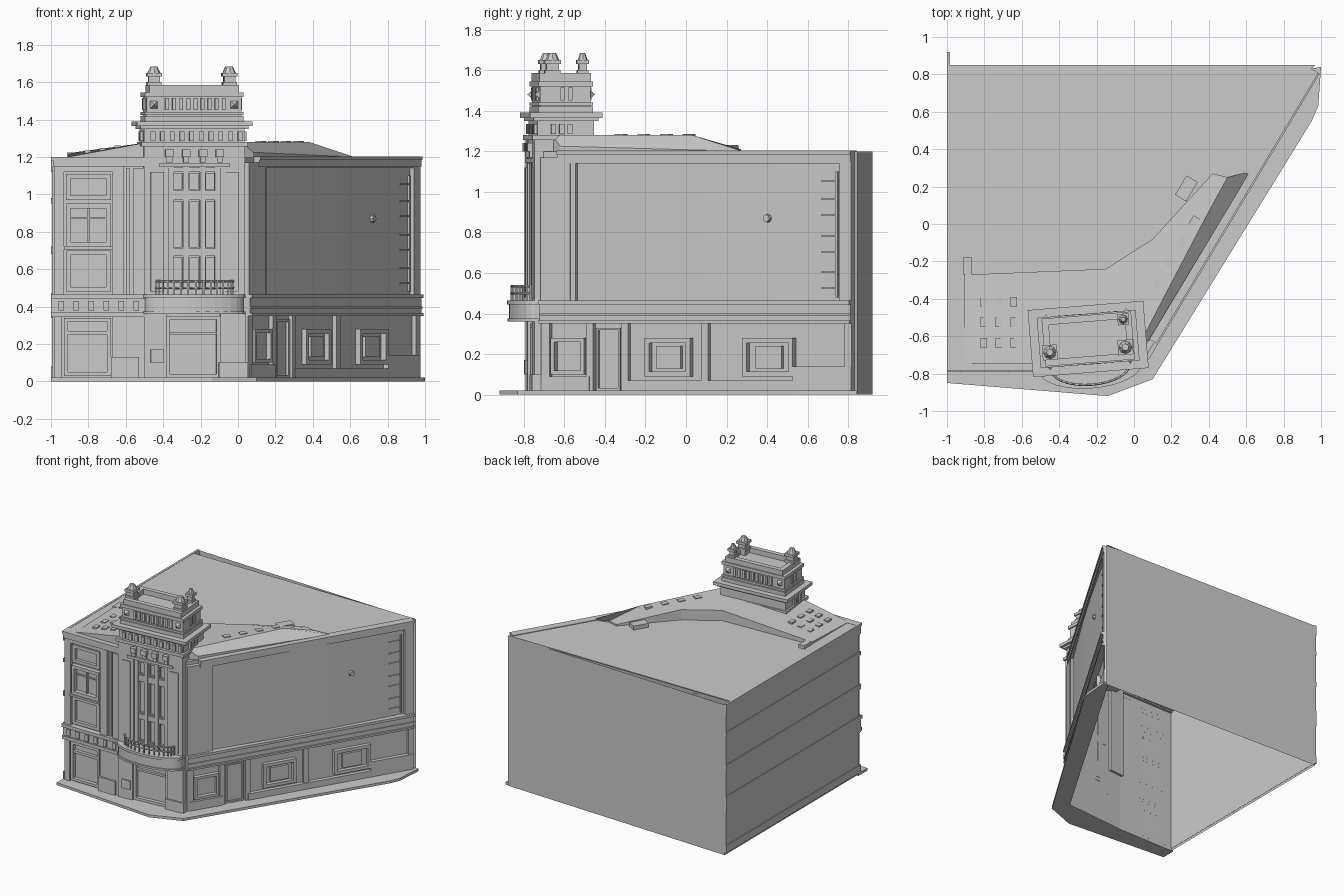
import bpy, bmesh, math
from mathutils import Matrix, Vector


def frame(x, y, deg):
    return Matrix.Translation((x, y, 0)) @ Matrix.Rotation(math.radians(deg), 4, 'Z')


# Facade frames: local x runs along the wall, local -y points outwards
WORLD = Matrix.Identity(4)
LEFT = frame(0, -0.745, 0)
TOWER = frame(-0.245, -0.615, 4.6)
RIGHT = frame(0.033, -0.703, 59.1)
LEN = 1.786


def finish(name, bm, fr):
    bmesh.ops.transform(bm, matrix=fr, verts=bm.verts)
    bmesh.ops.recalc_face_normals(bm, faces=bm.faces)
    me = bpy.data.meshes.new(name)
    bm.to_mesh(me)
    bm.free()
    ob = bpy.data.objects.new(name, me)
    bpy.context.collection.objects.link(ob)
    return ob


def boxes(name, fr, items):
    """One object made of boxes (x0, x1, y0, y1, z0, z1)."""
    bm = bmesh.new()
    for x0, x1, y0, y1, z0, z1 in items:
        m = Matrix.Translation(((x0 + x1) / 2, (y0 + y1) / 2, (z0 + z1) / 2)) @ \
            Matrix.Diagonal((x1 - x0, y1 - y0, z1 - z0, 1))
        bmesh.ops.create_cube(bm, size=1, matrix=m)
    return finish(name, bm, fr)


def prism(name, fr, pts, z0, z1=None, bottom=True, top=True):
    """Extruded plan; points may carry their own top height."""
    bm = bmesh.new()
    lo = [bm.verts.new((p[0], p[1], z0)) for p in pts]
    hi = [bm.verts.new((p[0], p[1], p[2] if z1 is None else z1)) for p in pts]
    n = len(pts)
    for i in range(n):
        bm.faces.new((lo[i], lo[(i + 1) % n], hi[(i + 1) % n], hi[i]))
    if top:
        bm.faces.new(hi)
    if bottom:
        bm.faces.new(lo)
    return finish(name, bm, fr)


def border(x0, x1, z0, z1, w, out, y=0.0):
    """Four boxes forming a rectangular window surround."""
    return [(x0, x0 + w, y - out, y, z0, z1), (x1 - w, x1, y - out, y, z0, z1),
            (x0 + w, x1 - w, y - out, y, z0, z0 + w), (x0 + w, x1 - w, y - out, y, z1 - w, z1)]


def centred(hx, hy, z0, z1):
    return (-hx, hx, -hy, hy, z0, z1)


# Walls (open underneath, back wall slightly askew), flat roof and pavement
front = [(0.95, 0.83), (0.033, -0.703), (-0.495, -0.746), (-0.985, -0.745)]
prism("building_walls", WORLD, [(-0.985, 0.92), (0.975, 0.845)] + front, 0.0, 1.195, bottom=False, top=False)
prism("flat_roof", WORLD, [(-0.995, 0.85), (0.97, 0.85)] + front, 1.19, 1.198)
prism("pavement", WORLD, [(-1, -0.85), (-0.14, -0.92), (0.1, -0.83), (0.95, 0.55), (0.985, 0.63),
                          (1, 0.84), (0.95, 0.83), (0.033, -0.70), (-0.495, -0.74), (-1, -0.74)], 0, 0.02)

# Side wall with stepped courses
boxes("side_wall", WORLD, [(-0.995, -0.983, -0.75, 0.92, 0.02, 1.2)])
boxes("side_wall_courses", WORLD, [(-1.0, -0.99, -0.77, 0.92, a, b) for a, b in
                                   [(0.02, 0.08), (0.34, 0.47), (0.68, 0.72), (0.95, 0.98), (1.12, 1.2)]])

# Raised front roof: two wings and the slope down to the long facade
prism("raised_roof_left", WORLD, [(-0.91, -0.745, 1.2), (-0.5, -0.745, 1.275), (-0.15, -0.61, 1.28),
                                  (-0.15, -0.24, 1.28), (-0.87, -0.27, 1.225), (-0.91, -0.27, 1.215)], 1.196, bottom=False)
prism("raised_roof_right", WORLD, [(-0.15, -0.7, 1.28), (0.02, -0.66, 1.28), (0.38, 0.03, 1.28),
                                   (0.5, 0.25, 1.21), (0.42, 0.27, 1.21), (0.1, -0.08, 1.28),
                                   (-0.15, -0.24, 1.28)], 1.196, bottom=False)
prism("roof_edge_slope", WORLD, [(0.08, -0.62, 1.225), (0.62, 0.28, 1.2), (0.5, 0.25, 1.21),
                                 (0.38, 0.03, 1.28), (0.02, -0.66, 1.28)], 1.196, bottom=False)
boxes("roof_end_block", WORLD, [(-0.915, -0.865, -0.27, -0.18, 1.19, 1.225)])
boxes("roof_hatch", frame(0.28, 0.19, 59), [centred(0.06, 0.035, 1.19, 1.23)])
boxes("skylights_left", WORLD, [(x, x + 0.035, y, y + 0.05, 1.2, 1.255 + 0.165 * (x + 0.7))
                                for x in (-0.82, -0.74, -0.66) for y in (-0.66, -0.55, -0.44)])
boxes("skylights_right", RIGHT, [(0.35 + 0.13 * i, 0.4 + 0.13 * i, 0.1, 0.14, 1.25, 1.286) for i in range(4)])

# Left wing: plinth, pilasters, fascia, cornice
boxes("left_pilasters", LEFT, [(-0.985, -0.93, -0.03, 0, 0.46, 1.17), (-0.67, -0.61, -0.03, 0, 0.46, 1.17),
                               (-0.60, -0.58, -0.02, 0, 0.46, 1.14), (-0.56, -0.49, -0.03, 0, 0.46, 1.14),
                               (-0.93, -0.67, -0.03, 0, 1.12, 1.17)])
boxes("left_cornice", LEFT, [(-0.99, -0.49, -0.04, 0, 1.15, 1.18), (-1.0, -0.48, -0.04, 0.02, 1.18, 1.2)])
boxes("left_fascia", LEFT, [(-0.99, -0.48, -0.03, 0, 0.36, 0.46), (-1.0, -0.48, -0.045, 0, 0.44, 0.465),
                            (-1.0, -0.48, -0.04, 0, 0.345, 0.37)])
boxes("left_fascia_blocks", LEFT, [(-0.96 + 0.08 * i, -0.93 + 0.08 * i, -0.04, 0, 0.38, 0.43) for i in range(6)])
boxes("left_windows", LEFT, border(-0.92, -0.68, 0.97, 1.11, 0.025, 0.025) + border(-0.92, -0.68, 0.72, 0.95, 0.025, 0.035)
      + border(-0.92, -0.68, 0.48, 0.70, 0.025, 0.025)
      + [(-0.805, -0.795, -0.015, 0, 0.74, 0.93), (-0.89, -0.71, -0.012, 0, 0.87, 0.88),
         (-0.93, -0.67, -0.045, 0, 0.705, 0.72)])
boxes("left_shopfront", LEFT, [(-0.985, -0.94, -0.03, 0, 0.02, 0.35), (-0.67, -0.49, -0.03, 0, 0.02, 0.35),
                               (-0.68, -0.53, -0.045, 0, 0.02, 0.13)]
      + border(-0.93, -0.68, 0.03, 0.34, 0.02, 0.03) + [(-0.91, -0.70, -0.025, 0, 0.25, 0.27)])

# Tower front: pilasters, tall window grid, header
FY = -0.11
boxes("tower_pilasters", TOWER, [b for s in (-1, 1) for b in [
    (min(s * .27, s * .14), max(s * .27, s * .14), -0.155, FY + .02, 0.46, 1.28),
    (min(s * .235, s * .165), max(s * .235, s * .165), -0.163, FY, 0.48, 1.12)]])
boxes("tower_window_grid", TOWER, [(x - 0.015, x + 0.015, -0.145, FY, 0.46, 1.14) for x in (-.125, -.045, .045, .125)]
      + [(-0.14, 0.14, -0.138, FY, a, b) for a, b in [(0.46, 0.49), (0.67, 0.71), (0.97, 1.02), (1.12, 1.15)]])
boxes("tower_panes", TOWER, [b for x in (-.085, 0, .085) for a, c in [(.49, .67), (.71, .97), (1.02, 1.12)]
                             for b in border(x - .03, x + .03, a, c, 0.008, 0.015, FY)])
boxes("tower_header", TOWER, [(-0.15, 0.15, -0.15, 0, 1.14, 1.28), (-0.19, 0.19, -0.165, 0, 1.145, 1.165)])
boxes("tower_brackets", TOWER, [b for x in (-.135, -.045, .045, .135) for b in [
    (x - .022, x + .022, -.18, -.1, 1.2, 1.24), (x - .015, x + .015, -.168, -.1, 1.17, 1.2)]])

# Tower head: stacked stages and hollow parapet
boxes("tower_stages", TOWER, [centred(0.27, 0.14, 1.2, 1.35), (-.285, .285, -.165, .15, 1.255, 1.28),
                              centred(0.29, 0.16, 1.35, 1.365), centred(0.31, 0.18, 1.365, 1.39),
                              centred(0.265, 0.135, 1.39, 1.42), centred(0.255, 0.125, 1.42, 1.53),
                              centred(0.265, 0.135, 1.425, 1.44), centred(0.265, 0.135, 1.52, 1.545)])
boxes("tower_dentils", TOWER, [(-.235 + .052 * i, -.21 + .052 * i, -.155, -.13, 1.285, 1.335) for i in range(10)]
      + [(s * .275 - .01, s * .275 + .01, y - .012, y + .012, 1.285, 1.335)
         for s in (-1, 1) for y in (-.06, -.02, .02)])
boxes("tower_louvres", TOWER, [(-.155 + .038 * i, -.135 + .038 * i, s * .127 - .01, s * .127 + .01, 1.45, 1.515)
                               for i in range(9) for s in (-1, 1)]
      + [(s * .255 - .01, s * .255 + .01, y - .01, y + .01, 1.45, 1.515) for s in (-1, 1) for y in (-.015, .025)])
boxes("tower_parapet", TOWER, [(-.24, .24, s * .11 - .018, s * .11 + .018, 1.54, 1.585) for s in (-1, 1)]
      + [(s * .222 - .018, s * .222 + .018, -.11, .11, 1.54, 1.585) for s in (-1, 1)])

# Pyramid bosses on the long faces of the tower head
bm = bmesh.new()
for x, f in [(s * .215, f) for s in (-1, 1) for f in (-1, 1)]:
    m = Matrix.Translation((x, f * .135, 1.48)) @ Matrix.Rotation(-f * math.pi / 2, 4, 'X') @ Matrix.Rotation(math.pi / 4, 4, 'Z')
    bmesh.ops.create_cone(bm, cap_ends=True, segments=4, radius1=0.034, radius2=0, depth=0.03, matrix=m)
finish("tower_bosses", bm, TOWER)

# Corner turrets with tapered caps
for i, (x, y, r) in enumerate([(-.21, -.055, .03), (.195, -.06, .03), (.195, .09, .02)]):
    boxes(f"turret_{i}", TOWER, [(x - r, x + r, y - r, y + r, 1.54, 1.63),
                                 (x - r - .008, x + r + .008, y - r - .008, y + r + .008, 1.58, 1.6),
                                 (x - r - .01, x + r + .01, y - r - .01, y + r + .01, 1.63, 1.65)])
    bm = bmesh.new()
    bmesh.ops.create_cone(bm, cap_ends=True, segments=8, radius1=r + .005, radius2=r * .6, depth=.035,
                          matrix=Matrix.Translation((x, y, 1.667)))
    finish(f"turret_cap_{i}", bm, TOWER)


# Curved balcony with railing
def arc(a, b, n=16):
    return [(-a * math.cos(math.pi * i / n), -0.15 - b * math.sin(math.pi * i / n)) for i in range(n + 1)]


for nm, g, z0, z1 in [("balcony", 0, .37, .45), ("balcony_lip", .01, .445, .465), ("balcony_base", .008, .36, .375)]:
    prism(nm, TOWER, [(-.265 - g, FY)] + arc(.265 + g, .105 + g) + [(.265 + g, FY)], z0, z1)
rail = arc(.21, .095)
boxes("railing_posts", TOWER, [(x - .004, x + .004, y - .004, y + .004, .46, .535) for x, y in rail])
for j, z in enumerate((.5, .535)):
    cu = bpy.data.curves.new("railing_bar", 'CURVE')
    cu.dimensions, cu.bevel_depth, cu.bevel_resolution = '3D', .006, 0
    sp = cu.splines.new('POLY')
    sp.points.add(len(rail) - 1)
    for p, (x, y) in zip(sp.points, rail):
        p.co = (*(TOWER @ Vector((x, y, z))), 1)
    bpy.context.collection.objects.link(bpy.data.objects.new(f"railing_bar_{j}", cu))

# Entrance under the balcony
boxes("entrance", TOWER, [(-.27, -.15, -.155, FY, .02, .36), (.14, .275, -.155, FY, .02, .36),
                          (-.235, -.165, -.165, FY, .1, .17), (.13, .285, -.168, FY, .02, .1)]
      + border(-.15, .14, .02, .35, .02, .03, FY) + [(-.13, .12, -.13, FY, .25, .265)])

# Right facade: corner piers, bowed wall panel, fascia, cornice
boxes("right_piers", RIGHT, [(0, 0.17, -.03, 0, .46, 1.17), (.17, .2, -.024, 0, .46, 1.14),
                             (LEN - .07, LEN, -.03, 0, .46, 1.17), (.17, LEN - .07, -.03, 0, 1.14, 1.17)])
n = 8
prism("right_bowed_panel", RIGHT, [(.2, .01)] + [(.2 + 1.515 * i / n, -.006 - .016 * math.sin(math.pi * i / n))
                                               for i in range(n + 1)] + [(1.715, .01)], .46, 1.14)
boxes("right_cornice", RIGHT, [(.1, LEN, -.035, .02, 1.15, 1.2), (.1, LEN, -.042, .02, 1.185, 1.203)])
boxes("right_fascia", RIGHT, [(0, LEN, -.035, 0, .36, .46), (0, LEN, -.05, 0, .445, .465),
                              (0, LEN, -.048, 0, .35, .365), (0, LEN, -.042, 0, .39, .4)])
boxes("right_end_windows", RIGHT, [(1.6, 1.69, -.016, 0, z, z + .008) for z in (.52, .6, .7, .78, .88, .96, 1.05)]
      + [(1.69, 1.7, -.018, 0, .48, 1.1)])
bm = bmesh.new()
bmesh.ops.create_cone(bm, cap_ends=True, segments=8, radius1=.025, radius2=.018, depth=.03,
                      matrix=Matrix.Translation((1.3, -.02, .87)) @ Matrix.Rotation(math.pi / 2, 4, 'X'))
finish("right_wall_vent", bm, RIGHT)

# Right ground floor: piers, plinth and framed shop windows
boxes("right_shop_piers", RIGHT, [(a, b, -.025, 0, .02, .35) for a, b in
                                  [(0, .05), (.26, .3), (.46, .5), (.92, .96), (LEN - .04, LEN)]])
boxes("right_plinth", RIGHT, [(.02, .28, -.03, 0, .02, .09), (.48, 1.45, -.03, 0, .02, .07), (1.45, LEN, -.03, 0, .02, .14)])
boxes("right_shop_windows", RIGHT, border(.06, .25, .1, .28, .02, .03) + border(.6, .86, .09, .28, .025, .03)
      + border(1.16, 1.45, .09, .28, .025, .03)
      + [(.66, .8, -.02, 0, .13, .24), (1.23, 1.38, -.02, 0, .13, .24)])
boxes("right_door", RIGHT, border(.31, .45, .02, .33, .012, .015))
